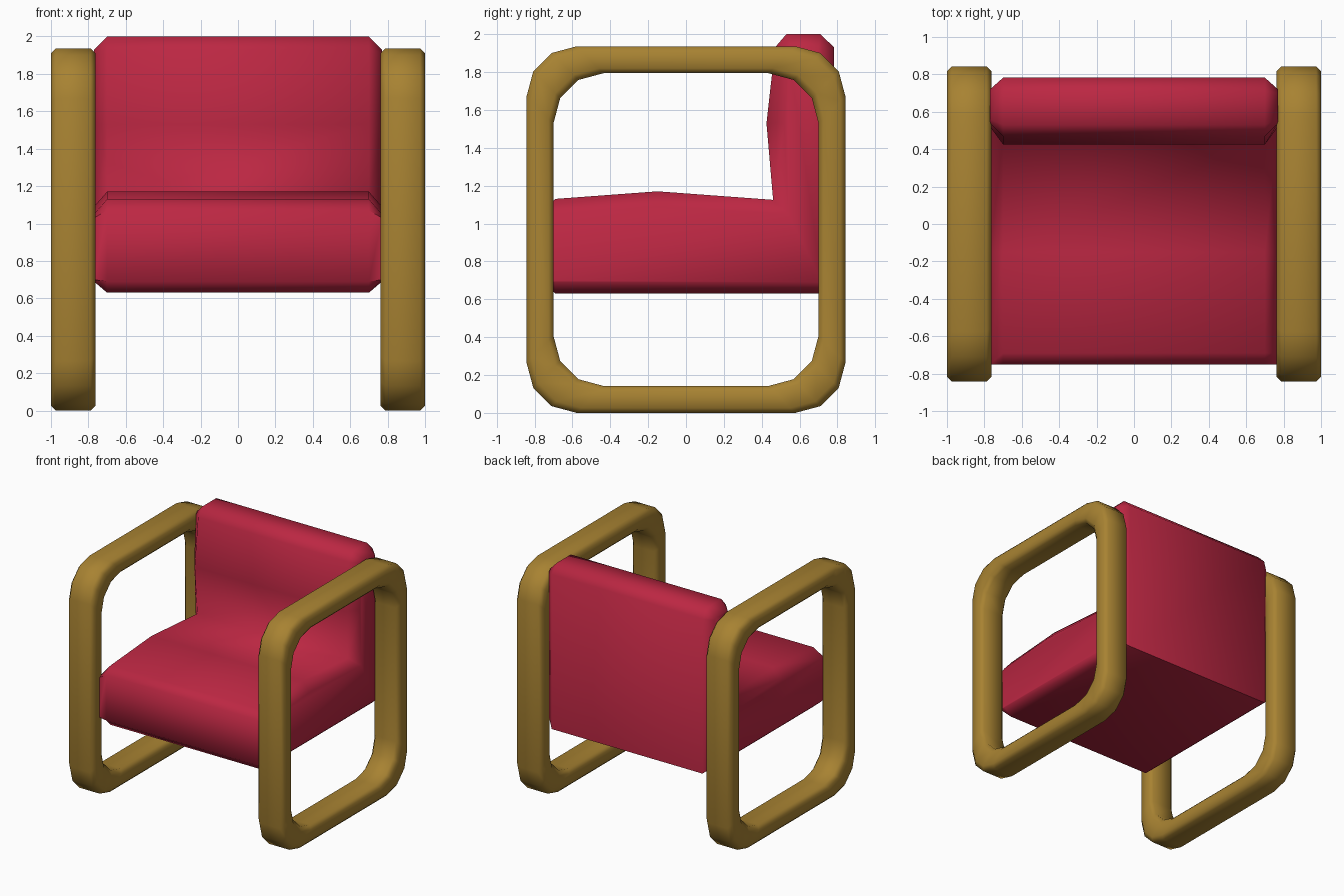
import bpy, bmesh, math

if "Cube" in bpy.data.objects:
    bpy.data.objects.remove(bpy.data.objects["Cube"])


def material(name, rgb):
    m = bpy.data.materials.new(name)
    m.diffuse_color = (*rgb, 1)
    m.use_nodes = True
    m.node_tree.nodes["Principled BSDF"].inputs["Base Color"].default_value = m.diffuse_color
    return m


red = material("red fabric", (0.50, 0.020, 0.055))
wood = material("golden wood", (0.39, 0.225, 0.032))


def loft(name, rings, mat, closed):
    """Skin equal-length rings; close the chain of rings or cap its ends."""
    bm = bmesh.new()
    vs = [[bm.verts.new(p) for p in r] for r in rings]
    n = len(rings[0])
    for k in range(len(vs) if closed else len(vs) - 1):
        a, b = vs[k], vs[(k + 1) % len(vs)]
        for i in range(n):
            j = (i + 1) % n
            bm.faces.new((a[i], a[j], b[j], b[i]))
    if not closed:
        bm.faces.new(vs[0])
        bm.faces.new(vs[-1])
    bmesh.ops.recalc_face_normals(bm, faces=bm.faces)
    me = bpy.data.meshes.new(name)
    bm.to_mesh(me)
    bm.free()
    me.materials.append(mat)
    ob = bpy.data.objects.new(name, me)
    bpy.context.collection.objects.link(ob)
    bpy.ops.object.select_all(action='DESELECT')
    ob.select_set(True)
    bpy.context.view_layer.objects.active = ob
    bpy.ops.object.shade_smooth_by_angle(angle=math.radians(60))
    return ob


def rounded_loop(x, inset, radius=0.265):
    """Rounded rectangle in the y-z plane, three segments per corner."""
    hy, hz, mid = 0.842 - inset, 0.968 - inset, 0.968
    pts = []
    for q, (sy, sz) in enumerate([(1, 1), (-1, 1), (-1, -1), (1, -1)]):
        for s in range(4):
            a = math.radians(90 * q + 30 * s)
            pts.append((x, sy * (hy - radius) + radius * math.cos(a),
                        mid + sz * (hz - radius) + radius * math.sin(a)))
    return pts


# Side frames: chamfered bar swept round a rounded rectangle
X0, X1, T, C = 0.762, 1.0, 0.142, 0.026
section = [(X0 + C, 0), (X1 - C, 0), (X1, C), (X1, T - C),
           (X1 - C, T), (X0 + C, T), (X0, T - C), (X0, C)]
for side, label in ((1, "right"), (-1, "left")):
    loft(label + "_frame", [rounded_loop(side * x, d) for x, d in section],
         wood, True)

# Cushion: L-shaped seat and back profile with bevelled ends
centre = [(-0.69, 0.63), (-0.75, 0.69), (-0.75, 1.07), (-0.69, 1.13),
          (-0.15, 1.17), (0.46, 1.125), (0.425, 1.53), (0.47, 1.93),
          (0.53, 2.0), (0.71, 2.0), (0.782, 1.93), (0.782, 0.63)]
end = [(-0.69, 0.69), (-0.75, 0.70), (-0.75, 1.03), (-0.69, 1.05),
       (-0.15, 1.09), (0.54, 1.05), (0.52, 1.53), (0.54, 1.91),
       (0.56, 1.93), (0.70, 1.93), (0.72, 1.91), (0.72, 0.69)]
loft("cushion", [[(x, y, z) for y, z in prof] for x, prof in
                 ((-0.77, end), (-0.70, centre), (0.70, centre), (0.77, end))],
     red, False)
